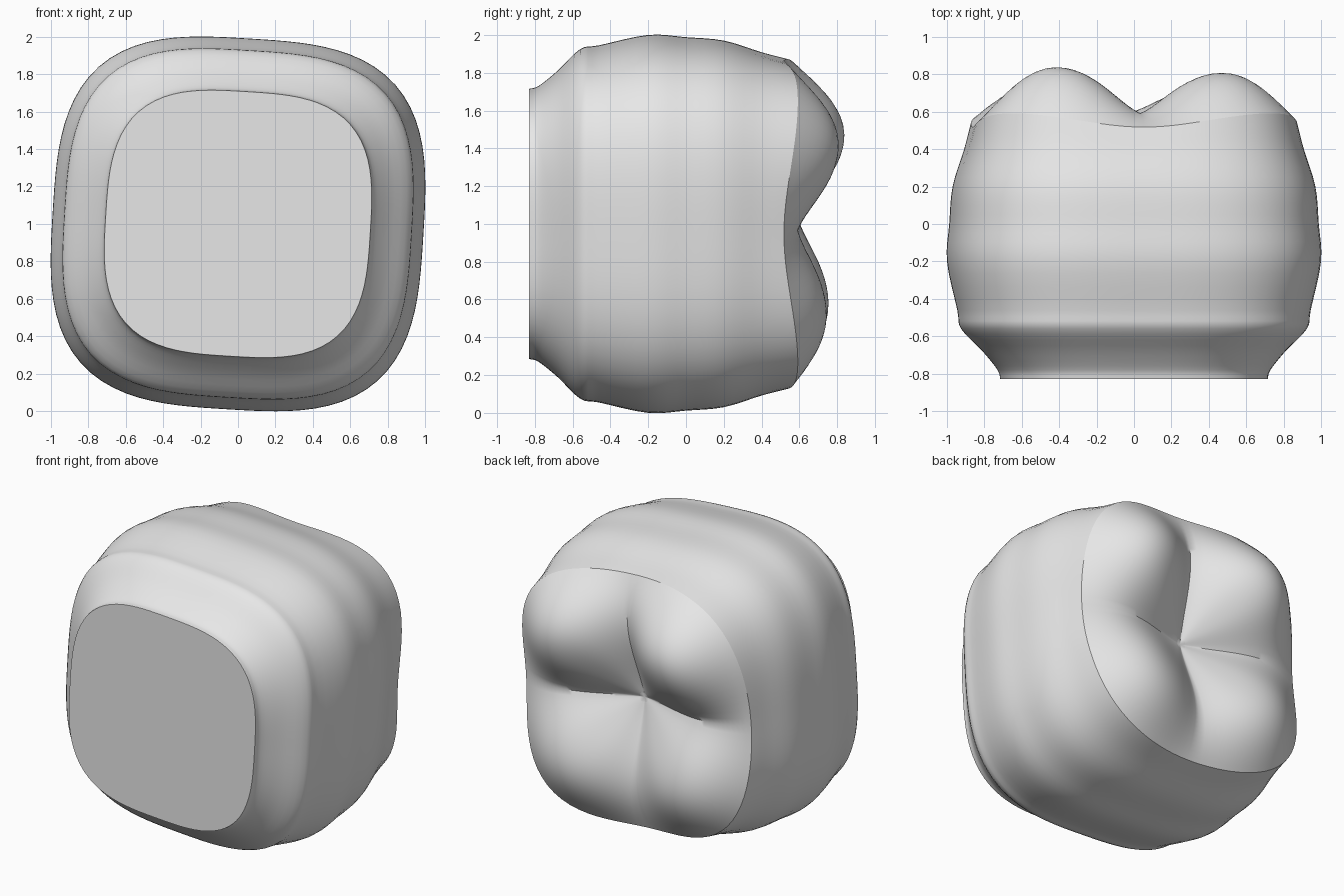
import bpy, bmesh, math
from mathutils import Vector

cube = bpy.data.objects.get("Cube")
if cube:
    bpy.data.objects.remove(cube)

SEGMENTS = 96
POWER = 3.1                      # squareness of the cross-section
TWIST = math.radians(-3.5)       # slight skew of the whole crown
ANGLES = [math.tau * i / SEGMENTS for i in range(SEGMENTS)]

enamel = bpy.data.materials.new("enamel_grey")
enamel.use_nodes = True
enamel.diffuse_color = (0.8, 0.8, 0.8, 1)
enamel.node_tree.nodes["Principled BSDF"].inputs["Base Color"].default_value = (0.8, 0.8, 0.8, 1)


def section_point(angle, radius, y):
    """Point on a rounded-square section facing along y."""
    c, s = math.cos(angle), math.sin(angle)
    r = 0.991 * radius * (abs(c) ** POWER + abs(s) ** POWER) ** (-1 / POWER)
    return Vector((r * math.cos(angle + TWIST), y, 1 + r * math.sin(angle + TWIST)))


def rim_y(angle):
    """Scalloped rim: lower mid-side, higher at the corners."""
    return 0.555 - 0.037 * math.cos(4 * angle)


def smooth_path(points, steps):
    """Catmull-Rom curve through the points."""
    p = [Vector(q) for q in points]
    p = [2 * p[0] - p[1]] + p + [2 * p[-1] - p[-2]]
    out = []
    for a, b, c, d in zip(p, p[1:], p[2:], p[3:]):
        for k in range(steps):
            t = k / steps
            out.append(0.5 * (2 * b + (c - a) * t + (2 * a - 5 * b + 4 * c - d) * t * t
                              + (3 * b - a - 3 * c + d) * t ** 3))
    return out + [p[-2]]


def bridge(bm, ring_a, ring_b):
    for i in range(len(ring_a)):
        j = (i + 1) % len(ring_a)
        bm.faces.new((ring_a[i], ring_a[j], ring_b[j], ring_b[i]))


def finish(bm, name, angle):
    mesh = bpy.data.meshes.new(name)
    bm.to_mesh(mesh)
    bm.free()
    obj = bpy.data.objects.new(name, mesh)
    mesh.materials.append(enamel)
    bpy.context.collection.objects.link(obj)
    bpy.ops.object.select_all(action='DESELECT')
    obj.select_set(True)
    bpy.context.view_layer.objects.active = obj
    bpy.ops.object.shade_smooth_by_angle(angle=math.radians(angle))
    return obj


# Crown body: rippled wall with a flat front, as (y, radius)
profile = [(-0.83, 0.715), (-0.78, 0.73), (-0.68, 0.81), (-0.56, 0.925), (-0.46, 0.945),
           (-0.2, 1.0), (0.0, 0.988), (0.2, 0.97), (0.4, 0.91), (0.555, 0.872)]
bm = bmesh.new()
rings = []
for y, radius in smooth_path(profile, 4):
    blend = max(0, (y - 0.2) / 0.355) ** 2      # ease the rings into the scalloped rim
    rings.append([bm.verts.new(section_point(a, radius, y + blend * (rim_y(a) - 0.555)))
                  for a in ANGLES])
for lower, upper in zip(rings, rings[1:]):
    bridge(bm, lower, upper)
bm.faces.new(rings[0])
bmesh.ops.recalc_face_normals(bm, faces=bm.faces)
# The body is open at the back, so orient it by its flat front
front = max(bm.faces, key=lambda f: len(f.verts))
if front.normal.y > 0:
    bmesh.ops.reverse_faces(bm, faces=bm.faces)
finish(bm, "crown_body", 40)

# Chewing surface: four cusps around a central pit
PIT = 0.45
CUSPS = [0.805, 0.835, 0.75, 0.74]   # peak y for each quadrant
SADDLE = 0.1


def chewing_y(angle, rho):
    peak = CUSPS[int(angle / (math.pi / 2)) % 4] - 0.535
    ridge = abs(math.sin(2 * angle)) ** 1.15
    height = SADDLE + (peak - SADDLE) * ridge
    bump = math.sin(math.pi * rho ** 1.36)
    return PIT + (rim_y(angle) - PIT) * rho + height * bump


bm = bmesh.new()
pit = bm.verts.new((0, PIT, 1))
rings = []
STEPS = 28
for k in range(1, STEPS + 1):
    rho = k / STEPS
    rings.append([bm.verts.new(section_point(a, 0.872 * rho, chewing_y(a, rho))) for a in ANGLES])
for i in range(SEGMENTS):
    bm.faces.new((pit, rings[0][i], rings[0][(i + 1) % SEGMENTS]))
for inner, outer in zip(rings, rings[1:]):
    bridge(bm, inner, outer)
bm.normal_update()
if sum(f.normal.y for f in bm.faces) < 0:
    bmesh.ops.reverse_faces(bm, faces=bm.faces)
finish(bm, "chewing_surface", 45)
